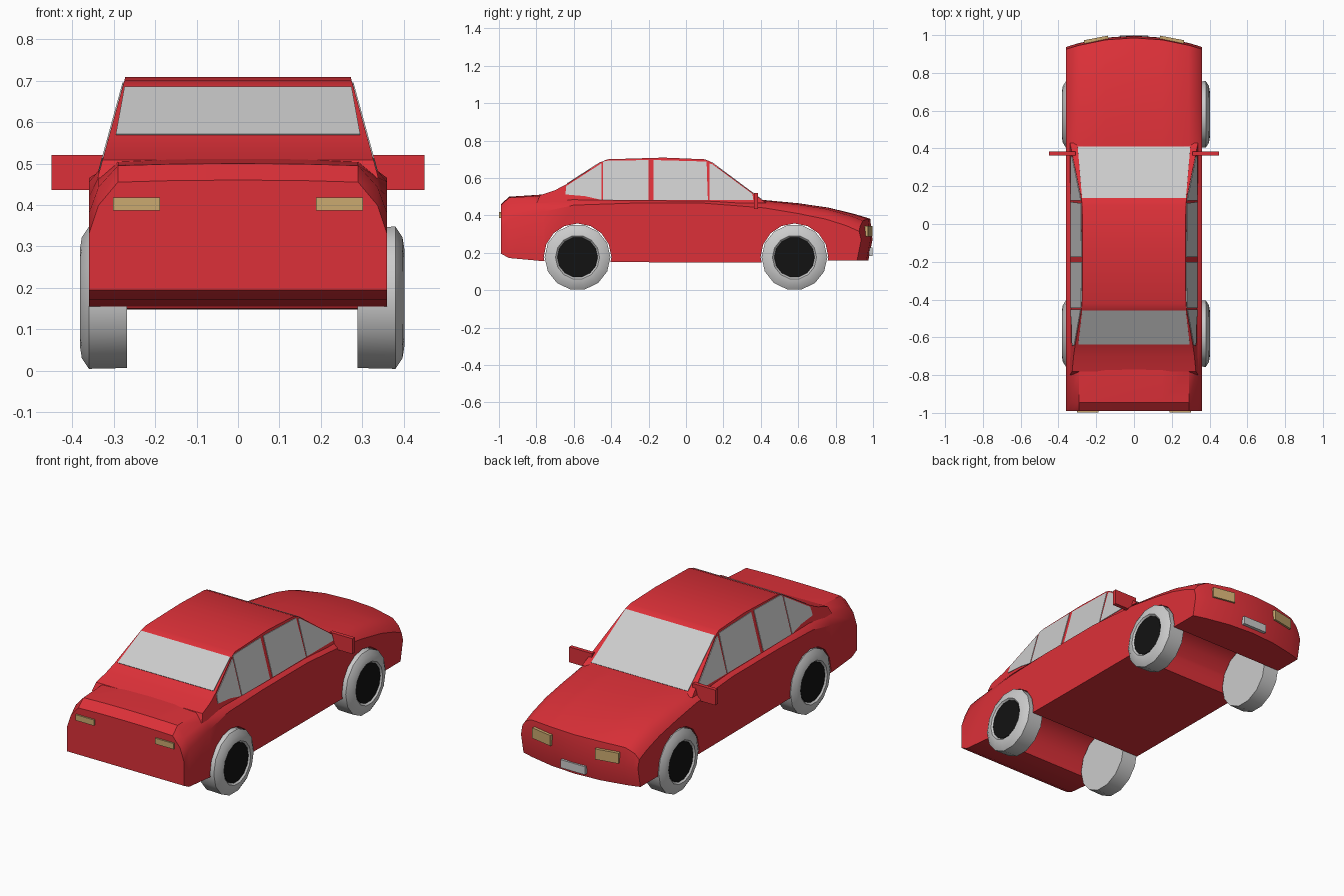
import bpy, bmesh, math
from mathutils import Matrix, Vector

if "Cube" in bpy.data.objects:
    bpy.data.objects.remove(bpy.data.objects["Cube"])

def material(name, rgb):
    m = bpy.data.materials.new(name)
    m.diffuse_color = (*rgb, 1)
    m.use_nodes = True
    m.node_tree.nodes["Principled BSDF"].inputs["Base Color"].default_value = m.diffuse_color
    return m

RED = material("red_paint", (0.72, 0.03, 0.04))
BLACK = material("black_hub", (0.006, 0.006, 0.006))
AMBER = material("amber_lamp", (0.6, 0.4, 0.16))

def make(name, verts, faces, mat=None, smooth=None):
    me = bpy.data.meshes.new(name)
    bm = bmesh.new()
    vs = [bm.verts.new(v) for v in verts]
    for f in faces:
        bm.faces.new([vs[i] for i in f])
    bmesh.ops.recalc_face_normals(bm, faces=bm.faces)
    bm.to_mesh(me)
    bm.free()
    ob = bpy.data.objects.new(name, me)
    bpy.context.collection.objects.link(ob)
    if mat:
        me.materials.append(mat)
    if smooth:
        select(ob)
        bpy.ops.object.shade_smooth_by_angle(angle=math.radians(smooth))
    return ob

def select(ob):
    bpy.ops.object.select_all(action='DESELECT')
    ob.select_set(True)
    bpy.context.view_layer.objects.active = ob

def prism(name, loop_a, loop_b, mat=None, smooth=None):
    """Solid between two matching loops."""
    n = len(loop_a)
    faces = [tuple(range(n)), tuple(range(n, 2 * n))]
    faces += [(i, (i + 1) % n, n + (i + 1) % n, n + i) for i in range(n)]
    return make(name, list(loop_a) + list(loop_b), faces, mat, smooth)

def box(name, center, size, mat=None, turn=0):
    cx, cy = size[0] / 2, size[1] / 2
    rot = Matrix.Rotation(turn, 3, 'Z')
    loops = [[Vector(center) + rot @ Vector((x, y, z)) for x, y in
              ((-cx, -cy), (cx, -cy), (cx, cy), (-cx, cy))] for z in (-size[2] / 2, size[2] / 2)]
    return prism(name, *loops, mat)

def lathe_x(name, rings, n, center, mat=None, smooth=None):
    """Solid of revolution about x from (x, radius) rings."""
    verts = [(center[0] + x, center[1] + r * math.cos(2 * math.pi * k / n),
              center[2] + r * math.sin(2 * math.pi * k / n)) for x, r in rings for k in range(n)]
    m = len(rings)
    faces = [tuple(range(n)), tuple(range((m - 1) * n, m * n))]
    faces += [(j * n + k, j * n + (k + 1) % n, (j + 1) * n + (k + 1) % n, (j + 1) * n + k)
              for j in range(m - 1) for k in range(n)]
    return make(name, verts, faces, mat, smooth)

# lower body: stations of y, underside, centre top, top edge, shoulder
stations = [
    (-0.99, 0.195, 0.46, 0.455, 0.33), (-0.945, 0.172, 0.50, 0.495, 0.38),
    (-0.76, 0.155, 0.512, 0.505, 0.42), (-0.60, 0.153, 0.51, 0.505, 0.455),
    (-0.30, 0.15, 0.49, 0.49, 0.465), (0.10, 0.148, 0.487, 0.487, 0.465),
    (0.42, 0.147, 0.482, 0.478, 0.44), (0.60, 0.155, 0.465, 0.458, 0.41),
    (0.76, 0.16, 0.442, 0.434, 0.38), (0.90, 0.16, 0.408, 0.40, 0.345),
    (0.985, 0.16, 0.382, 0.372, 0.315)]
half = [0.36, 0.337, 0.29, 0.15]
cols = [-x for x in half] + [0] + half[::-1]
top, bottom = [], []
for y, zb, zc, ze, zs in stations:
    height = {0.36: zs, 0.337: zs + 0.55 * (ze - zs), 0.29: ze, 0.15: zc - 0.001, 0: zc}
    bow = 0.06 * max(0, (y - 0.7) / 0.285)
    for x in cols:
        yy = y - bow * (abs(x) / 0.36) ** 2
        top.append((x, yy, height[abs(x)]))
        bottom.append((x, yy - (0.01 if y > 0.95 else 0), zb))
C, R = len(cols), len(stations)
# bulging nose row between underside and hood edge
nose = [(x, 0.997 - 0.06 * (abs(x) / 0.36) ** 2, 0.27) for x in cols]
N, T = C * R, 2 * C * R
faces = []
for r in range(R - 1):
    for c in range(C - 1):
        q = (r * C + c, r * C + c + 1, (r + 1) * C + c + 1, (r + 1) * C + c)
        faces += [q, tuple(i + N for i in q)]
    for c in (0, C - 1):
        a, b = r * C + c, (r + 1) * C + c
        wall = [a, b, b + N, a + N]
        if r == R - 2:
            wall.insert(2, T + c)
        faces.append(tuple(wall))
for c in range(C - 1):
    faces.append((c, c + 1, N + c + 1, N + c))
    e = (R - 1) * C + c
    faces += [(e, e + 1, T + c + 1, T + c), (T + c, T + c + 1, N + e + 1, N + e)]
body = make("lower_body", top + bottom + nose, faces, RED)

# wheel arches cut straight across the underside
AXLES = (-0.58, 0.58)
for y in AXLES:
    cutter = lathe_x("arch_cutter", [(-0.5, 0.181), (0.5, 0.181)], 16, (0, y, 0.176))
    cutter.hide_render = True
    mod = body.modifiers.new("arch", 'BOOLEAN')
    mod.operation, mod.object, mod.solver = 'DIFFERENCE', cutter, 'EXACT'
    select(body)
    bpy.ops.object.modifier_apply(modifier=mod.name)
    bpy.data.objects.remove(cutter)
select(body)
bpy.ops.object.shade_smooth_by_angle(angle=math.radians(32))

# cabin with inward leaning sides
def side(z):
    return 0.335 - (z - 0.48) * 0.275

cabin = [(0.43, 0.465), (0.13, 0.688), (0.10, 0.70), (-0.12, 0.709), (-0.42, 0.70),
         (-0.455, 0.685), (-0.64, 0.566), (-0.70, 0.535), (-0.78, 0.508), (-0.80, 0.465)]
prism("cabin", [(side(z), y, z) for y, z in cabin],
      [(-side(z), y, z) for y, z in cabin], RED, 32)

# side windows
panes = {
    "front_window": [(0.125, 0.483), (0.125, 0.678), (0.14, 0.674), (0.355, 0.515), (0.36, 0.483)],
    "middle_window": [(-0.175, 0.483), (-0.175, 0.696), (0.11, 0.688), (0.117, 0.483)],
    "rear_window": [(-0.445, 0.483), (-0.445, 0.686), (-0.43, 0.692), (-0.20, 0.696), (-0.20, 0.483)],
    "quarter_window": [(-0.453, 0.483), (-0.453, 0.678), (-0.64, 0.557), (-0.645, 0.512), (-0.54, 0.503)]}
for name, pts in panes.items():
    for s in (-1, 1):
        prism(name, [(s * (side(z) + 0.003), y, z) for y, z in pts],
              [(s * (side(z) - 0.01), y, z) for y, z in pts])

# windscreen and back glass
def slope_pane(name, corners, normal):
    n = Vector(normal).normalized()
    pts = [Vector(p) for p in corners]
    prism(name, [p + n * 0.003 for p in pts], [p - n * 0.008 for p in pts])

slope_pane("windscreen", [(-0.275, 0.137, 0.683), (0.275, 0.137, 0.683),
                          (0.298, 0.408, 0.4814), (-0.298, 0.408, 0.4814)], (0, 0.223, 0.30))
slope_pane("back_glass", [(-0.274, -0.457, 0.6837), (0.274, -0.457, 0.6837),
                          (0.295, -0.636, 0.5686), (-0.295, -0.636, 0.5686)], (0, -0.119, 0.185))

for s in (-1, 1):
    # wheels, flat inside and rounded outside
    for y in AXLES:
        pos = (s * 0.335 + 0.01, y, 0.176)
        tyre = [(-0.057, 0.174), (0.035, 0.176), (0.052, 0.15), (0.057, 0.118), (0.045, 0.108)]
        lathe_x("wheel", [(s * x, r) for x, r in tyre], 14, pos, None, 35)
        lathe_x("hub", [(s * 0.03, 0.108), (s * 0.05, 0.108)], 14, pos, BLACK)
    # door mirrors
    box("door_mirror", (s * 0.38, 0.374, 0.478), (0.14, 0.022, 0.085), RED)
    # head and tail lamps
    box("headlamp", (s * 0.20, 0.974, 0.315), (0.13, 0.022, 0.058), AMBER, -s * 0.19)
    box("tail_lamp", (s * 0.245, -0.99, 0.402), (0.113, 0.018, 0.032), AMBER)
# front plate
box("front_plate", (0, 0.988, 0.205), (0.15, 0.018, 0.045))
